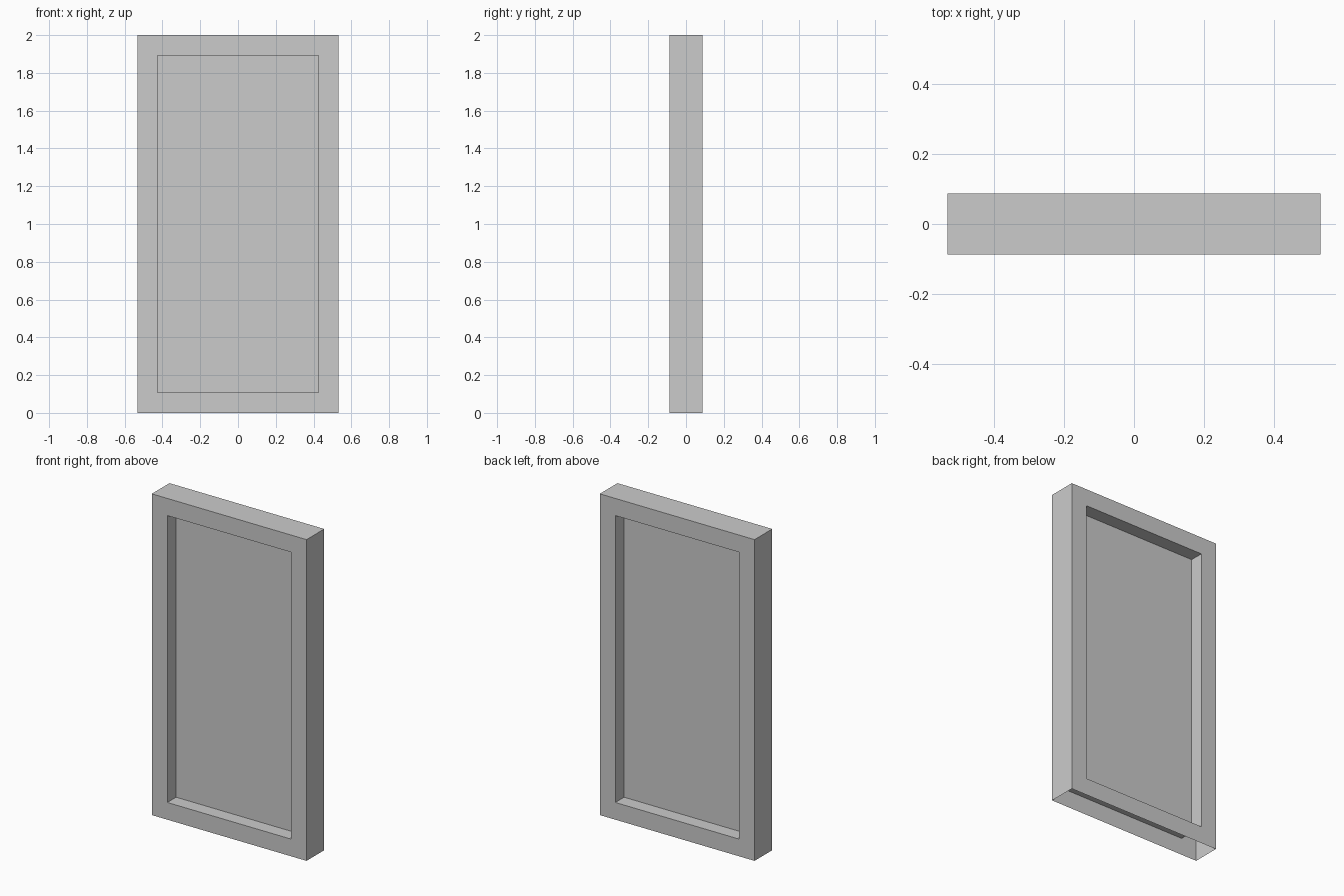
import bpy, bmesh
from mathutils import Vector

if "Cube" in bpy.data.objects:
    bpy.data.objects.remove(bpy.data.objects["Cube"])

WIDTH, DEPTH, HEIGHT = 1.066, 0.174, 2.0   # overall slab
BORDER = 0.107                             # width of the raised frame
RECESS = DEPTH / 2 - 0.001                 # panels meet in the middle

bm = bmesh.new()

# outer slab standing on the ground
bmesh.ops.create_cube(bm, size=1)
bmesh.ops.scale(bm, vec=(WIDTH, DEPTH, HEIGHT), verts=bm.verts)
bmesh.ops.translate(bm, vec=(0, 0, HEIGHT / 2), verts=bm.verts)
bm.normal_update()

# underside is open
bottom = [f for f in bm.faces if f.normal.z < -0.5]
bmesh.ops.delete(bm, geom=bottom, context='FACES_ONLY')

# recessed panel on the front and the back
for side in (-1, 1):
    face = next(f for f in bm.faces
                if f.normal.y * side > 0.5
                and abs(f.calc_center_median().y - side * DEPTH / 2) < 1e-4)
    bmesh.ops.inset_individual(bm, faces=[face], thickness=BORDER, use_even_offset=True)
    panel = bmesh.ops.extrude_discrete_faces(bm, faces=[face])["faces"][0]
    bmesh.ops.translate(bm, vec=Vector((0, -side * RECESS, 0)), verts=panel.verts)
    bm.normal_update()

mesh = bpy.data.meshes.new("framed_panel")
bm.to_mesh(mesh)
bm.free()
bpy.context.collection.objects.link(bpy.data.objects.new("framed_panel", mesh))
